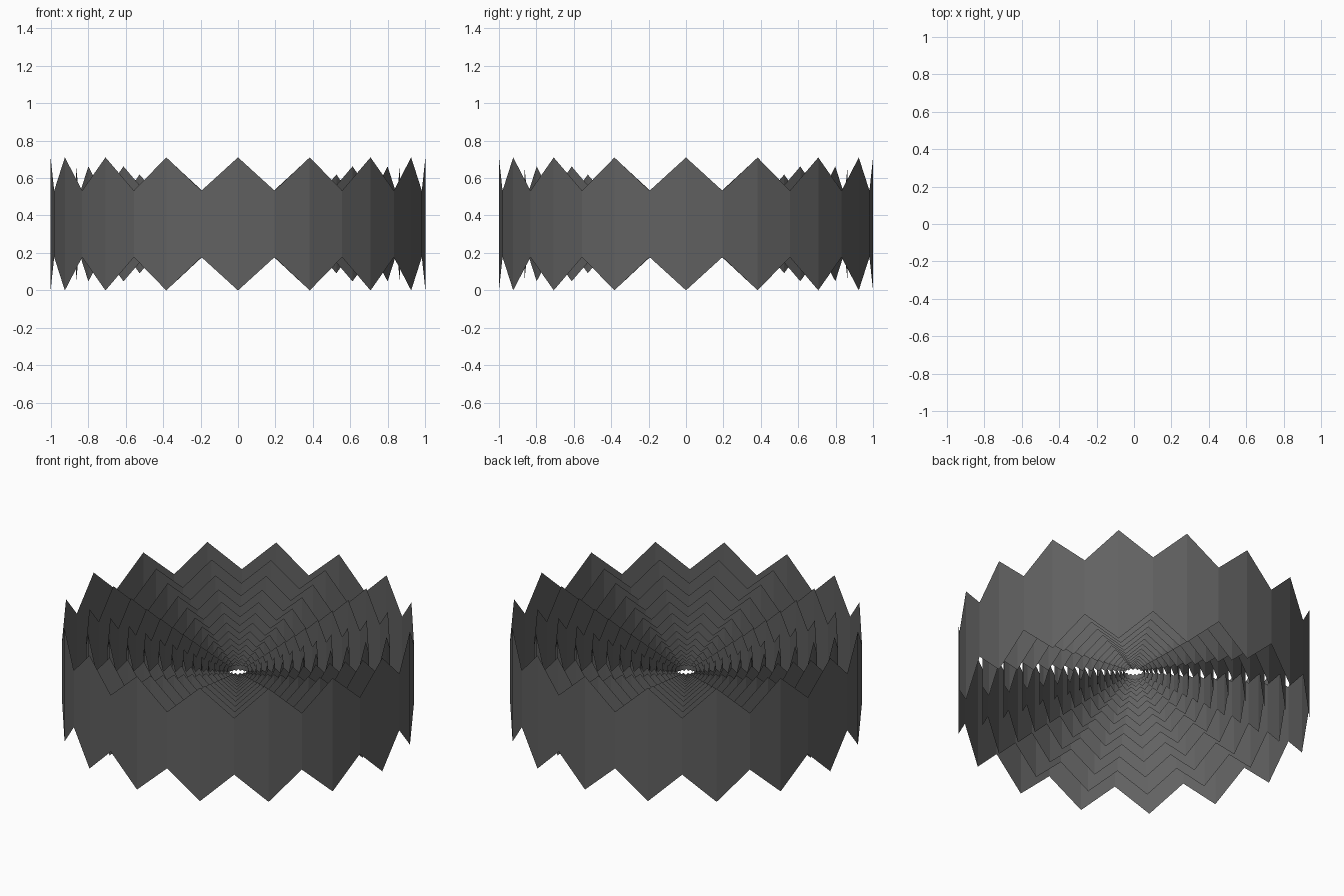
import bpy, bmesh, math

if "Cube" in bpy.data.objects:
    bpy.data.objects.remove(bpy.data.objects["Cube"])

HALF_HEIGHT = 0.355      # half height of the outer band, also the centre height
COLUMNS = 16             # diamonds around each band
RINGS = 15               # nested bands


def diamond_band(name, scale, material):
    """Open vertical band with a zigzag rim, split into diamonds."""
    bm = bmesh.new()
    columns = []
    for i in range(COLUMNS * 2):
        a = math.pi * i / COLUMNS
        # peaks reach full height, valleys half height
        levels = (1, 0, -1) if i % 2 == 0 else (0.5, -0.5)
        columns.append([bm.verts.new((scale * math.cos(a), scale * math.sin(a),
                                      HALF_HEIGHT * (1 + scale * z))) for z in levels])
    for i in range(0, COLUMNS * 2, 2):
        top, mid, low = columns[i]
        for step in (-1, 1):
            upper, lower = columns[(i + step) % (COLUMNS * 2)]
            for tri in ((top, mid, upper), (upper, mid, lower), (mid, low, lower)):
                bm.faces.new(tri if step == 1 else tri[::-1])
    bm.normal_update()
    # face outward
    for f in bm.faces:
        c = f.calc_center_median()
        if f.normal.x * c.x + f.normal.y * c.y < 0:
            f.normal_flip()
    mesh = bpy.data.meshes.new(name)
    bm.to_mesh(mesh)
    bm.free()
    mesh.materials.append(material)
    obj = bpy.data.objects.new(name, mesh)
    bpy.context.collection.objects.link(obj)


dark = bpy.data.materials.new("dark_grey")
dark.diffuse_color = (0.12, 0.12, 0.12, 1)
dark.use_nodes = True
dark.node_tree.nodes["Principled BSDF"].inputs["Base Color"].default_value = dark.diffuse_color

# nested bands shrinking towards the common centre
for n in range(RINGS):
    diamond_band(f"diamond_band_{n + 1}", (1 - n / 27.9) ** 4, dark)
